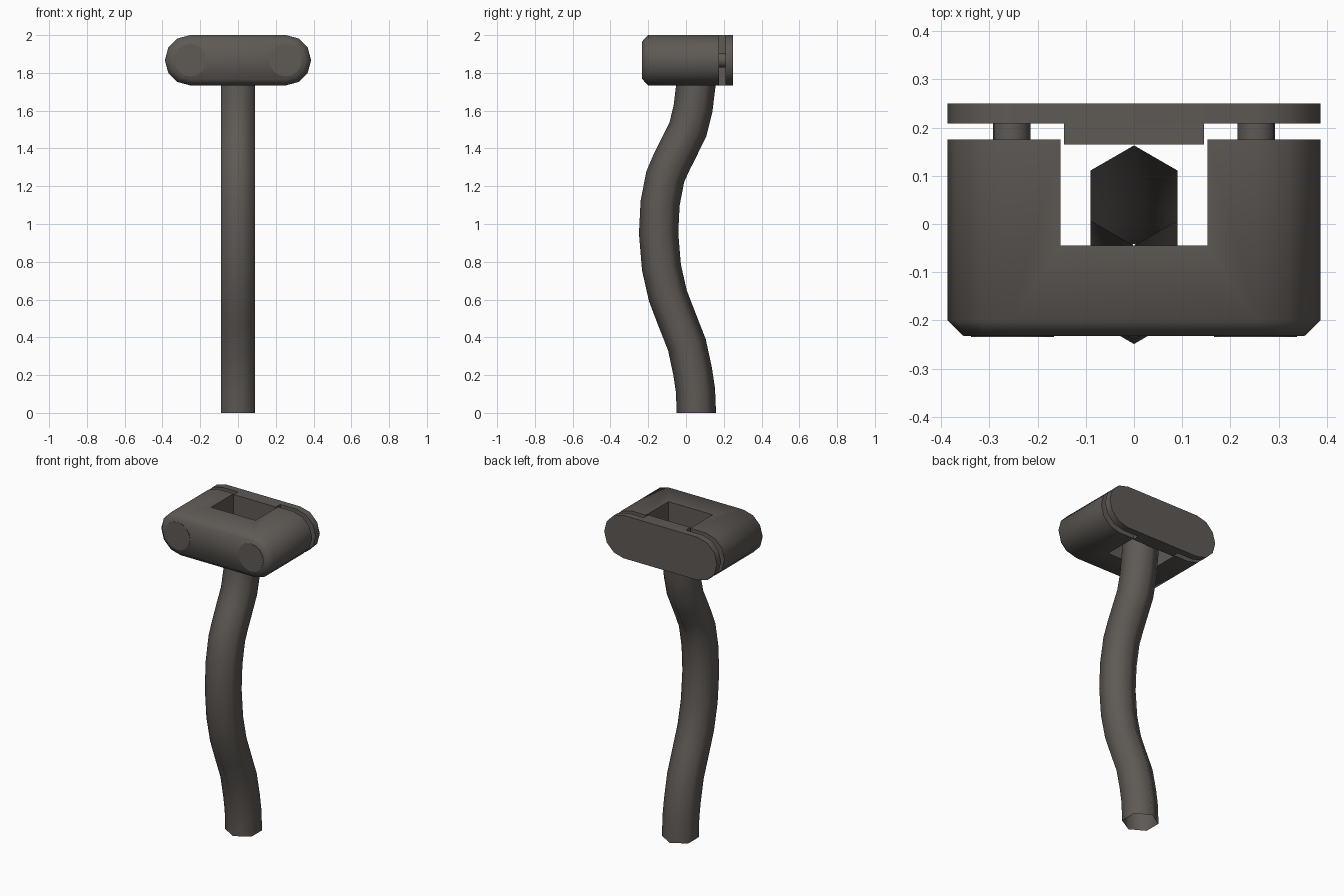
import bpy, bmesh, math
from mathutils import Vector

if "Cube" in bpy.data.objects:
    bpy.data.objects.remove(bpy.data.objects["Cube"])

metal = bpy.data.materials.new("dark warm grey")
metal.diffuse_color = (0.112, 0.100, 0.090, 1)
metal.use_nodes = True
metal.node_tree.nodes["Principled BSDF"].inputs["Base Color"].default_value = metal.diffuse_color

ZC, HALF, CX = 1.867, 0.133, 0.254   # clamp height centre, half height, end-arc centre


def loft(name, rings, caps=True):
    """Mesh skinned over equal-length rings of points."""
    bm = bmesh.new()
    vs = [[bm.verts.new(p) for p in ring] for ring in rings]
    for a, b in zip(vs, vs[1:]):
        n = len(a)
        for i in range(n):
            j = (i + 1) % n
            bm.faces.new((a[i], a[j], b[j], b[i]))
    if caps:
        bm.faces.new(vs[0][::-1])
        bm.faces.new(vs[-1])
    bmesh.ops.recalc_face_normals(bm, faces=bm.faces)
    me = bpy.data.meshes.new(name)
    bm.to_mesh(me)
    bm.free()
    ob = bpy.data.objects.new(name, me)
    bpy.context.collection.objects.link(ob)
    me.materials.append(metal)
    return ob


def smooth(ob, deg):
    bpy.ops.object.select_all(action='DESELECT')
    ob.select_set(True)
    bpy.context.view_layer.objects.active = ob
    bpy.ops.object.shade_smooth_by_angle(angle=math.radians(deg))


def stadium(y, inset=0.0):
    r = HALF - inset
    pts = []
    for side in (1, -1):
        for k in range(7):
            a = math.radians(-90 + 30 * k)
            pts.append((side * (CX + r * math.cos(a)), y, ZC + side * r * math.sin(a)))
    return pts


def circle(x, y, r, n=16):
    return [(x + r * math.cos(math.tau * i / n), y, ZC + r * math.sin(math.tau * i / n))
            for i in range(n)]


def box(name, x, y0, y1, z0, z1):
    return loft(name, [[(-x, y, z0), (x, y, z0), (x, y, z1), (-x, y, z1)] for y in (y0, y1)])


# Clamp block: chamfered front, slot open at the back
block = loft("clamp_block", [stadium(-0.232, 0.033), stadium(-0.2), stadium(0.175)])
cutter = box("slot_cutter", 0.152, -0.045, 0.4, 1.5, 2.2)
mod = block.modifiers.new("slot", 'BOOLEAN')
mod.object, mod.operation, mod.solver = cutter, 'DIFFERENCE', 'EXACT'
bpy.context.view_layer.objects.active = block
bpy.ops.object.modifier_apply(modifier="slot")
bpy.data.objects.remove(cutter)
smooth(block, 50)

# Back plate with its locating tongue
smooth(loft("clamp_plate", [stadium(0.208), stadium(0.25)]), 50)
box("plate_tongue", 0.145, 0.165, 0.209, ZC - HALF, ZC + HALF)

# Bolts: flush heads in front, shanks across the gap
for side, label in ((-1, "left"), (1, "right")):
    smooth(loft(label + "_bolt_head", [circle(side * 0.252, y, 0.086) for y in (-0.234, -0.22)]), 40)
    smooth(loft(label + "_bolt_shank", [circle(side * 0.254, y, 0.039) for y in (0.17, 0.21)]), 40)

# Curved hexagonal tube, open at both ends: (y, z) centre line
path = [(0.055, 0), (0.05, 0.12), (0.035, 0.22), (0.005, 0.36), (-0.05, 0.5), (-0.096, 0.62),
        (-0.13, 0.77), (-0.145, 0.95), (-0.137, 1.11), (-0.11, 1.25), (-0.075, 1.33),
        (-0.03, 1.42), (0.01, 1.5), (0.037, 1.61), (0.053, 1.74), (0.059, 1.85)]
path = [Vector(p) for p in path]
rings = []
for i, p in enumerate(path):
    t = (path[min(i + 1, len(path) - 1)] - path[max(i - 1, 0)]).normalized()
    if i in (0, len(path) - 1):
        t = Vector((0, 1))           # ends cut level
    ring = []
    for k in range(6):
        a = math.radians(90 + 60 * k)
        s = 0.104 * math.sin(a)
        ring.append((0.104 * math.cos(a), p.x + s * t.y, p.y - s * t.x))
    rings.append(ring)
smooth(loft("curved_handle", rings, caps=False), 80)
